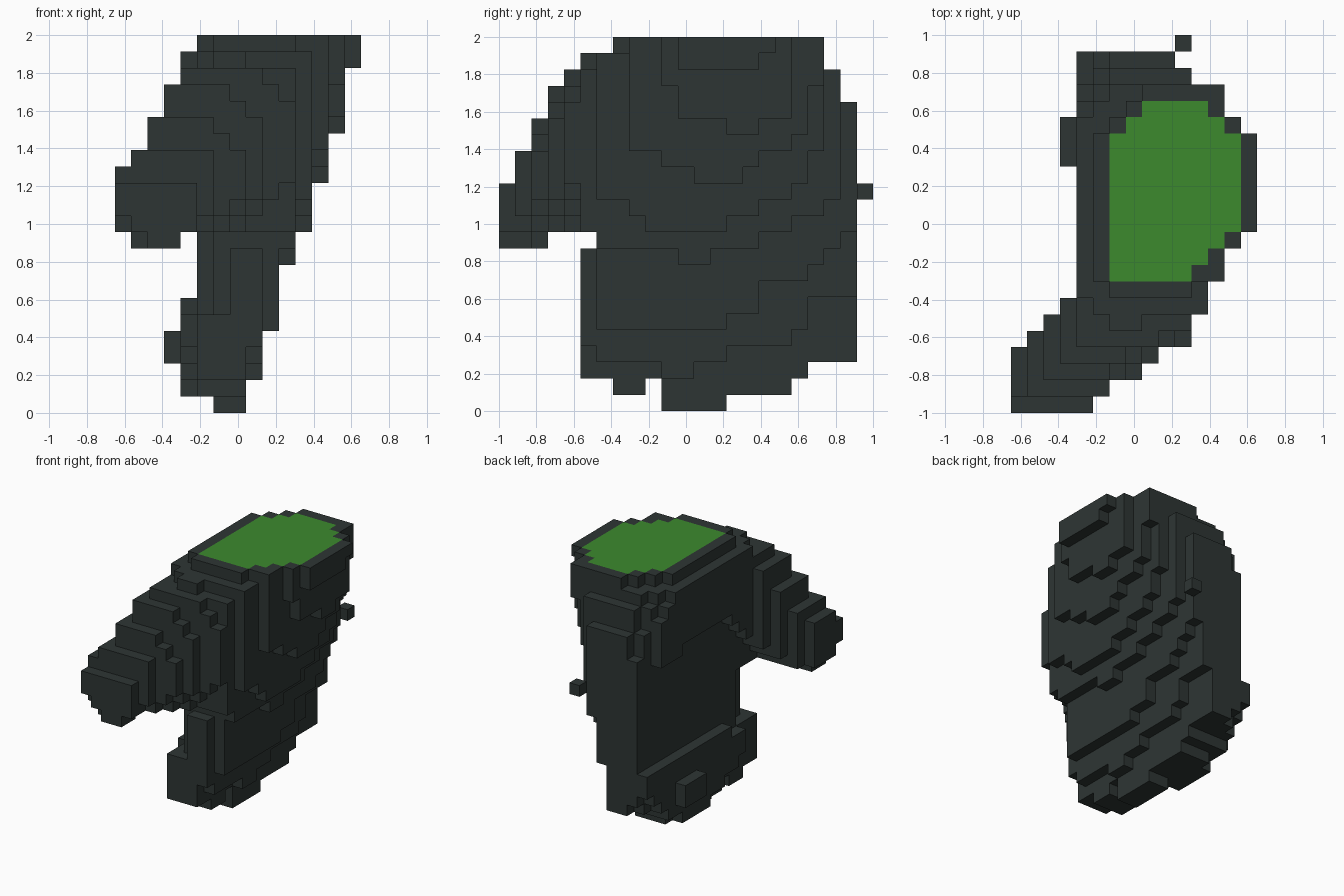
import bpy
from mathutils import Vector

cube = bpy.data.objects.get("Cube")
if cube:
    bpy.data.objects.remove(cube, do_unlink=True)

S = 2 / 23                      # block size
NX, NY, NZ = 15, 23, 23         # block counts


def material(name, rgb):
    m = bpy.data.materials.new(name)
    m.use_nodes = True
    col = (*rgb, 1)
    m.diffuse_color = col
    m.node_tree.nodes["Principled BSDF"].inputs["Base Color"].default_value = col
    return m


DARK = material("dark slate", (0.027, 0.036, 0.034))
GREEN = material("leaf green", (0.045, 0.254, 0.027))


def box(x0, x1, y0, y1, z0, z1):
    """Blocks in an inclusive index range."""
    return {(x, y, z) for x in range(x0, x1 + 1)
            for y in range(y0, y1 + 1) for z in range(z0, z1 + 1)}


# Trunk: depth range of each layer, given as first layer -> (front, back)
LAYERS = {0: (10, 13), 1: (7, 17), 2: (5, 18), 3: (5, 21), 10: (6, 21), 11: (5, 21),
          19: (5, 20), 21: (5, 19), 22: (7, 19)}

# Sloping left flank: for each column, first layer -> (front, back)
FLANK = {
    8: {2: (10, 11), 3: (6, 13), 4: (5, 17), 5: (5, 18), 7: (5, 21)},
    9: {5: (6, 13), 6: (6, 15), 8: (6, 18), 9: (6, 19), 10: (6, 20), 11: (5, 21)},
    10: {9: (11, 12), 10: (6, 15), 11: (5, 17), 12: (5, 19), 13: (5, 20)},
    11: {11: (9, 13), 12: (8, 15), 13: (7, 17), 14: (6, 18), 16: (6, 19), 22: (8, 19)},
    12: {14: (12, 14), 15: (10, 15), 16: (8, 17), 17: (8, 18), 20: (8, 19)},
    13: {17: (14, 15), 18: (11, 17), 20: (10, 17)},
    14: {21: (11, 15), 22: (11, 16)},
}


def span(table, z):
    """Range of the last entry at or below layer z."""
    keys = [k for k in table if k <= z]
    return table[max(keys)] if keys else (1, 0)


def wall(x, z):
    """Depth range of the steep right wall in columns 4 to 7."""
    if z == 22:                             # rounded corners of the rim
        return (13 - x, 11 + x) if x > 4 else (1, 0)
    if x == 4:                              # overhang under the rim
        return (7, z - 7 if z < 17 else min(19, 38 - z)) if z >= 14 else (1, 0)
    if x == 5:
        if z < 6:
            return (5, 17 + z) if z else (1, 0)
        return 8 if z < 11 else 6, 20 - (z - 17) // 2
    return (6 if x == 6 and 6 <= z <= 9 else 5), 21


def trunk():
    cells = set()
    for x in range(4, NX):
        for z in range(NZ):
            front, back = span(LAYERS, z)
            if x > 7 and z == 21:
                front += 1
            a, b = span(FLANK[x], z) if x in FLANK else wall(x, z)
            cells |= box(x, x, max(a, front), min(b, back), z, z)
    return cells - box(4, 7, 9, 9, 1, 1)


# Arm: bounded by its plan outline and by stepped heights in both directions
ARM_PLAN = [(0, 4), (0, 5), (0, 7), (0, 8), (1, 10), (2, 10), (3, 11)]
ARM_TOP_Y = [13, 15, 17, 19, 20, 20, 20]
ARM_TOP_X = [14, 15, 17, 19, 21, 21, 21, 21, 21, 20, 20, 19]


def arm():
    cells = set()
    for y, (x0, x1) in enumerate(ARM_PLAN):
        for x in range(x0, x1 + 1):
            low = 11 + max(0, y - 4) if x < 5 else 11
            if x > 4:                       # outer edge rises away from the tip
                low += max(0, x - 3 - y)
            top = min(ARM_TOP_X[x], ARM_TOP_Y[y])
            if y > 1:                       # rounded upper edge
                top -= max(0, 2 - (x1 - x))
            cells |= box(x, x, y, y, low, top)
    # Rounded underside of the tip
    tip = box(2, 3, 0, 0, 10, 10) | box(1, 3, 1, 1, 10, 10) | box(1, 2, 2, 2, 10, 10)
    return (cells | tip) - box(0, 0, 0, 0, 11, 11)


# Lumps on the right wall: layer -> (front, back), then two small bumps
LUMPS = {1: (13, 16), 2: (11, 18), 3: (9, 19), 4: (8, 20), 5: (8, 21), 6: (10, 21)}
lumps = box(3, 3, 15, 17, 3, 4) | box(4, 4, 17, 19, 16, 16)
for layer, (front, back) in LUMPS.items():
    lumps |= box(4, 4, front, back, layer, layer)

parts = {"trunk": trunk(), "arm": arm(), "wall_lumps": lumps,
         "loose_block": {(10, 22, 13)}}

# Green top inlay: row -> (first column, last column)
INLAY = {8: (6, 10), 9: (6, 11), 10: (6, 12), 17: (7, 12), 18: (8, 11)}
INLAY.update({y: (6, 13) for y in range(11, 17)})


def is_green(x, y, z, axis, side):
    if axis != 2 or side != 1 or z != NZ - 1 or y not in INLAY:
        return False
    return INLAY[y][0] <= x <= INLAY[y][1]


def build(name, cells, solid):
    """Make one object from the exposed sides of its blocks."""
    verts, faces, mats = {}, [], []
    for c in sorted(cells):
        for axis in range(3):
            for side in (0, 1):
                n = list(c)
                n[axis] += 2 * side - 1
                if tuple(n) in solid:
                    continue
                quad = []
                for u, v in ((0, 0), (1, 0), (1, 1), (0, 1)):
                    p = list(c)
                    p[axis] += side
                    p[(axis + 1) % 3] += u
                    p[(axis + 2) % 3] += v
                    quad.append(verts.setdefault(tuple(p), len(verts)))
                faces.append(quad if side else quad[::-1])
                mats.append(int(is_green(*c, axis, side)))
    offset = Vector((NX / 2, NY / 2, 0))
    mesh = bpy.data.meshes.new(name)
    mesh.from_pydata([(Vector(p) - offset) * S for p in verts], [], faces)
    mesh.materials.append(DARK)
    if any(mats):
        mesh.materials.append(GREEN)
    for poly, m in zip(mesh.polygons, mats):
        poly.material_index = m
    mesh.update()
    bpy.context.collection.objects.link(bpy.data.objects.new(name, mesh))


# Give shared blocks to the first part, then build each part
solid = set()
for name in parts:
    parts[name] -= solid
    solid |= parts[name]
for name, cells in parts.items():
    build(name, cells, solid)
